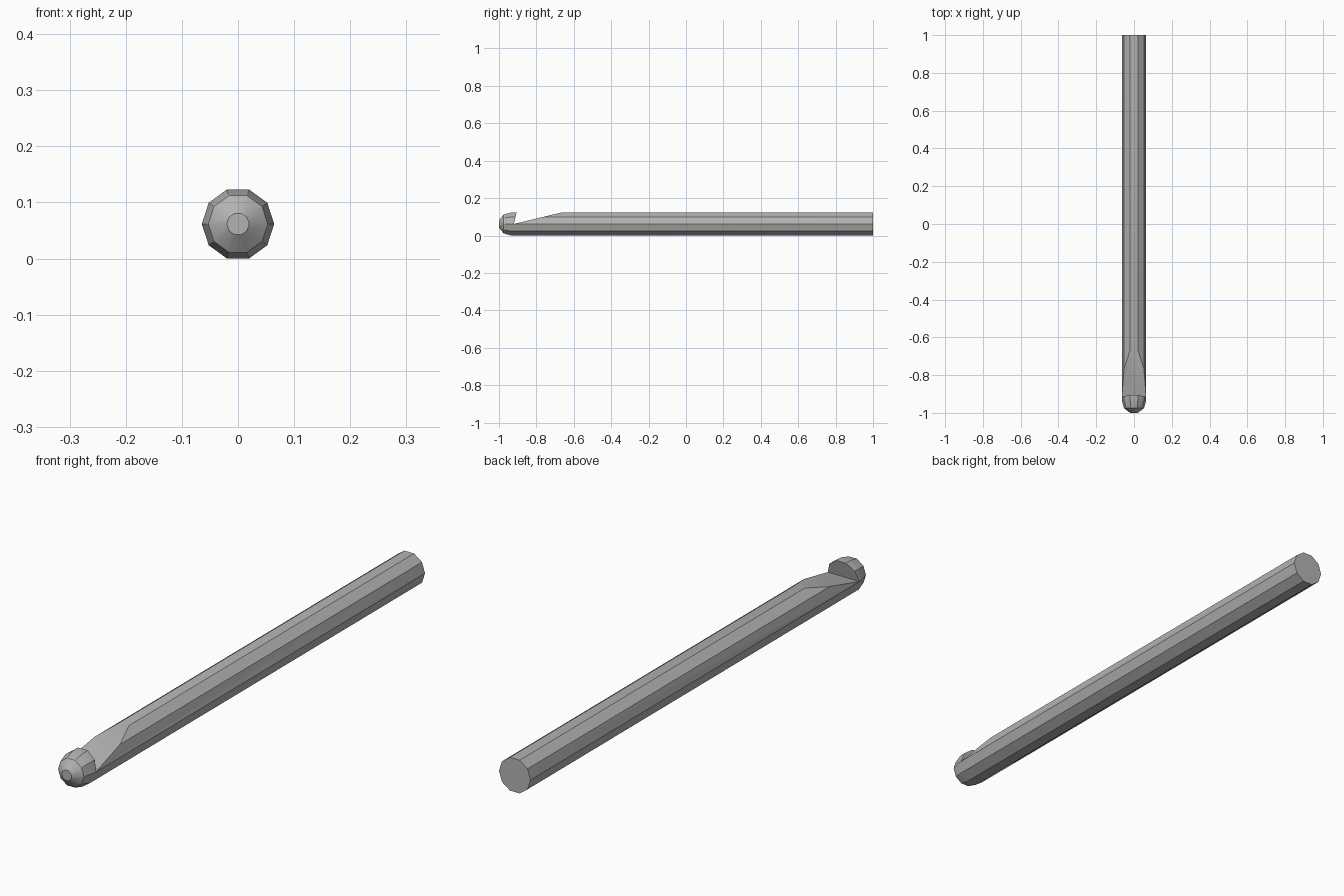
import bpy, bmesh, math

cube = bpy.data.objects.get("Cube")
if cube:
    bpy.data.objects.remove(cube, do_unlink=True)

SIDES, RADIUS, MID = 10, 0.0645, 0.0615

# Grey metal
metal = bpy.data.materials.new("grey_metal")
metal.use_nodes = True
color = (0.45, 0.45, 0.45, 1)
metal.diffuse_color = color
metal.node_tree.nodes["Principled BSDF"].inputs["Base Color"].default_value = color


def make_object(name, bm):
    bmesh.ops.recalc_face_normals(bm, faces=bm.faces)
    mesh = bpy.data.meshes.new(name)
    bm.to_mesh(mesh)
    bm.free()
    mesh.materials.append(metal)
    obj = bpy.data.objects.new(name, mesh)
    bpy.context.collection.objects.link(obj)
    return obj


def loft(name, rings):
    """Skin closed loops of points and cap both ends."""
    bm = bmesh.new()
    loops = [[bm.verts.new(p) for p in ring] for ring in rings]
    for a, b in zip(loops, loops[1:]):
        for i in range(len(a)):
            j = (i + 1) % len(a)
            bm.faces.new((a[i], a[j], b[j], b[i]))
    bm.faces.new(loops[0])
    bm.faces.new(loops[-1])
    return make_object(name, bm)


def ring(y, r):
    angles = [2 * math.pi * i / SIDES for i in range(SIDES)]
    return [(r * math.cos(a), y, MID + r * math.sin(a)) for a in angles]


# Ten-sided rod with a blunt rounded tip
stations = [(-1, 0.02), (-0.975, 0.053), (-0.935, RADIUS), (1, RADIUS)]
hook = loft("hook_shaft", [ring(y, r) for y, r in stations])

# Throat: undercut wall behind the head and a long ramp up to the shaft
profile = [(-0.92, 0.062), (-0.665, 0.123), (-0.63, 0.1314), (-0.63, 0.2), (-0.888, 0.2)]
cutter = loft("throat_cutter", [[(x, y, z) for y, z in profile] for x in (-0.1, 0.1)])
cutter.hide_render = True

cut = hook.modifiers.new("throat", 'BOOLEAN')
cut.operation = 'DIFFERENCE'
cut.solver = 'EXACT'
cut.object = cutter
bpy.ops.object.select_all(action='DESELECT')
hook.select_set(True)
bpy.context.view_layer.objects.active = hook
bpy.ops.object.modifier_apply(modifier=cut.name)
bpy.data.objects.remove(cutter, do_unlink=True)
bpy.ops.object.shade_smooth_by_angle(angle=math.radians(25))
